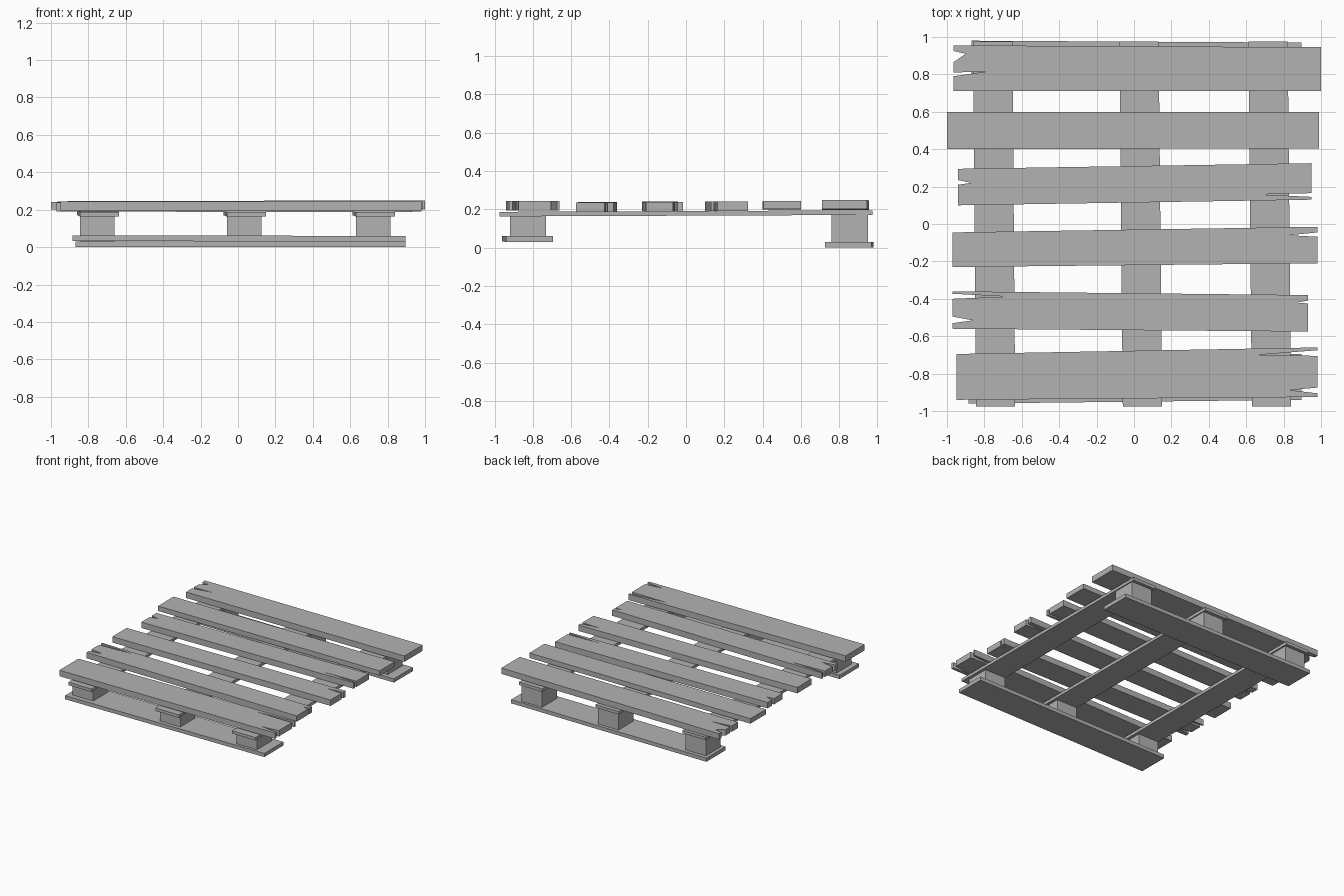
import bpy
import bmesh

default_cube = bpy.data.objects.get("Cube")
if default_cube:
    bpy.data.objects.remove(default_cube, do_unlink=True)

wood = bpy.data.materials.new("weathered_grey_wood")
wood.use_nodes = True
wood.diffuse_color = (0.45, 0.45, 0.45, 1)
wood.node_tree.nodes["Principled BSDF"].inputs["Base Color"].default_value = wood.diffuse_color


def extruded_outline(name, outline, thickness, height_at):
    """Extrude a flat outline upward; height_at(x, y) gives the underside height."""
    mesh = bpy.data.meshes.new(name)
    bm = bmesh.new()
    face = bm.faces.new([bm.verts.new((x, y, height_at(x, y))) for x, y in outline])
    result = bmesh.ops.extrude_face_region(bm, geom=[face])
    for item in result["geom"]:
        if isinstance(item, bmesh.types.BMVert):
            item.co.z += thickness
    bmesh.ops.recalc_face_normals(bm, faces=bm.faces)
    bm.to_mesh(mesh)
    bm.free()
    mesh.materials.append(wood)
    obj = bpy.data.objects.new(name, mesh)
    bpy.context.collection.objects.link(obj)
    return obj


def cross_board(name, left, right, z_left, z_right, thickness,
                left_splits=(), right_splits=()):
    """Board along x. Ends are (x, y_low, y_high);
    splits are (y_low, y_high, tip_x, tip_y), listed from low to high y."""
    (xl, left_low, left_high), (xr, right_low, right_high) = left, right
    outline = [(xl, left_low), (xr, right_low)]
    for low, high, tip_x, tip_y in right_splits:
        outline += [(xr, low), (tip_x, tip_y), (xr, high)]
    outline += [(xr, right_high), (xl, left_high)]
    for low, high, tip_x, tip_y in reversed(left_splits):
        outline += [(xl, high), (tip_x, tip_y), (xl, low)]

    def height_at(x, y):
        return z_left + (z_right - z_left) * (x - xl) / (xr - xl)

    return extruded_outline(name, outline, thickness, height_at)


# Deck boards, front to back, with cracked ends
cross_board("deck_board_front", (-0.95, -0.94, -0.695), (0.98, -0.925, -0.66),
            0.195, 0.195, 0.048,
            right_splits=[(-0.905, -0.875, 0.83, -0.888),
                          (-0.705, -0.675, 0.66, -0.7)])
cross_board("deck_board_second", (-0.97, -0.56, -0.36), (0.93, -0.575, -0.38),
            0.19, 0.187, 0.048,
            left_splits=[(-0.53, -0.495, -0.86, -0.515),
                         (-0.4, -0.373, -0.68, -0.388)],
            right_splits=[(-0.425, -0.41, 0.87, -0.42)])
cross_board("deck_board_third", (-0.97, -0.23, -0.045), (0.98, -0.21, -0.015),
            0.192, 0.19, 0.048,
            right_splits=[(-0.068, -0.045, 0.83, -0.06)])
cross_board("deck_board_fourth", (-0.94, 0.1, 0.295), (0.95, 0.13, 0.325),
            0.192, 0.192, 0.048,
            left_splits=[(0.21, 0.235, -0.87, 0.22)],
            right_splits=[(0.145, 0.165, 0.67, 0.158)])
cross_board("deck_board_fifth", (-1, 0.4, 0.6), (0.99, 0.405, 0.6),
            0.2, 0.203, 0.04)
cross_board("deck_board_back", (-0.965, 0.71, 0.955), (1, 0.71, 0.945),
            0.197, 0.202, 0.048,
            left_splits=[(0.79, 0.81, -0.79, 0.815),
                         (0.865, 0.925, -0.9, 0.91)])

# Bearers under the deck, rising slightly toward the back, each on two blocks
for side, x_front, x_back in (("right", -0.74, -0.755),
                              ("middle", 0.045, 0.027),
                              ("left", 0.735, 0.717)):
    half = 0.105
    extruded_outline(side + "_bearer",
                     [(x_front - half, -0.975), (x_front + half, -0.975),
                      (x_back + half, 0.975), (x_back - half, 0.975)],
                     0.024, lambda x, y: 0.167 + 0.004 * y)
    for end, y, base in (("front", -0.825, 0.05), ("back", 0.855, 0.025)):
        x = x_front - 0.012
        extruded_outline(side + "_" + end + "_block",
                         [(x - 0.092, y - 0.095), (x + 0.092, y - 0.095),
                          (x + 0.092, y + 0.095), (x - 0.092, y + 0.095)],
                         0.17 - base, lambda x, y: base)

# Bottom boards
cross_board("bottom_board_front", (-0.885, -0.96, -0.71), (0.895, -0.94, -0.695),
            0.032, 0.03, 0.03)
cross_board("bottom_board_back", (-0.87, 0.735, 0.98), (0.895, 0.725, 0.97),
            0, 0, 0.03)
